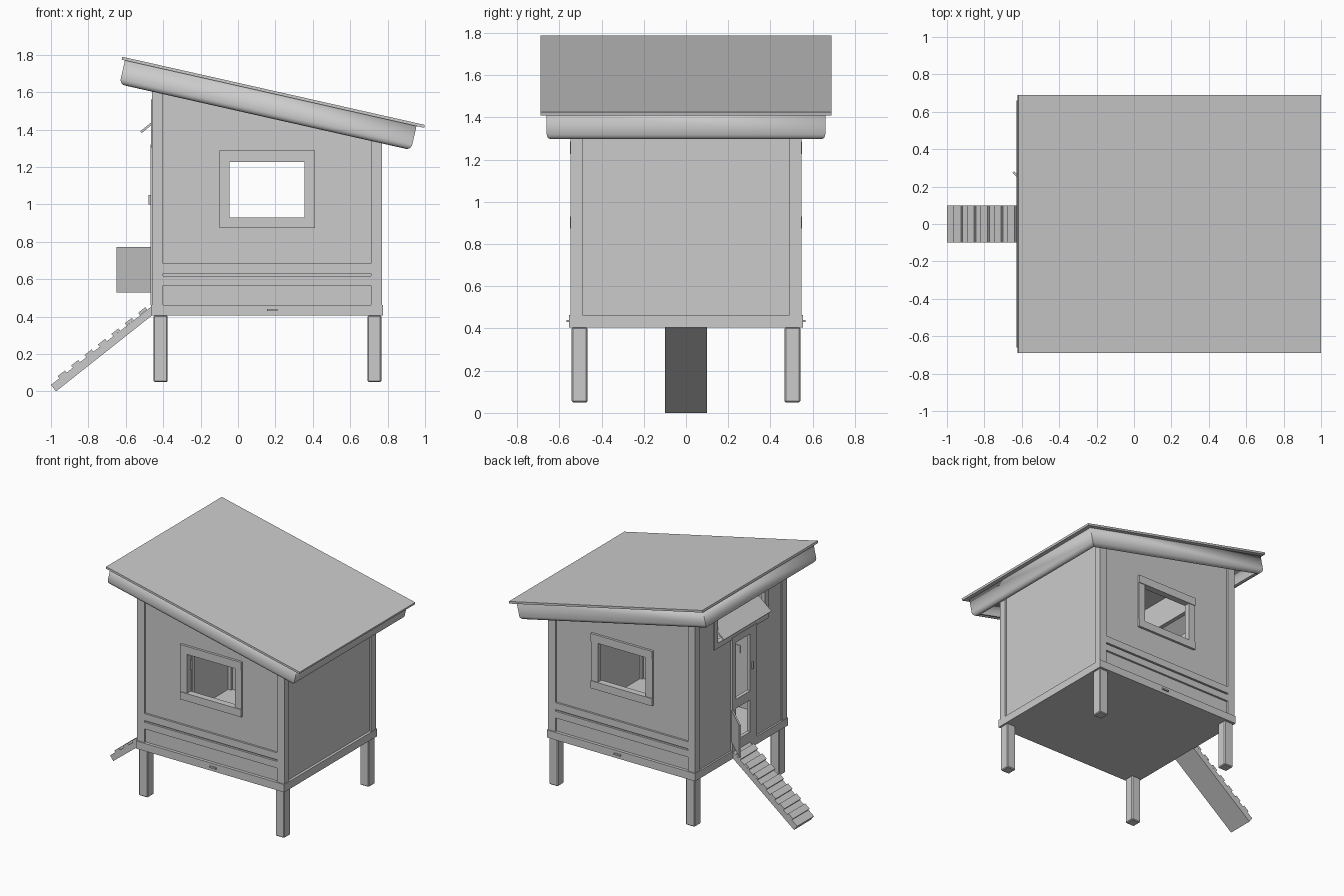
import bpy, bmesh, math
from mathutils import Matrix, Vector

if "Cube" in bpy.data.objects:
    bpy.data.objects.remove(bpy.data.objects["Cube"])

SLOPE = 0.365 / 1.62
TILT = math.atan(SLOPE)
ROOF_C = Vector((0.19, 0, 1.607))


def top(x):
    """Height of the roof underside above x."""
    return 1.79 - SLOPE * (x + 0.62) - 0.02


def make(name, bm):
    bmesh.ops.recalc_face_normals(bm, faces=bm.faces)
    me = bpy.data.meshes.new(name)
    bm.to_mesh(me)
    bm.free()
    ob = bpy.data.objects.new(name, me)
    bpy.context.collection.objects.link(ob)
    return ob


def box(name, x, y, z):
    bm = bmesh.new()
    size = [b - a for a, b in (x, y, z)]
    mid = [(a + b) / 2 for a, b in (x, y, z)]
    bmesh.ops.create_cube(bm, size=1, matrix=Matrix.Translation(mid) @ Matrix.Diagonal((*size, 1)))
    return make(name, bm)


def prism(name, pts, y0, y1):
    """Extrude an x-z outline along y."""
    bm = bmesh.new()
    f = bm.faces.new([bm.verts.new((x, y0, z)) for x, z in pts])
    r = bmesh.ops.extrude_face_region(bm, geom=[f])
    bmesh.ops.translate(bm, vec=(0, y1 - y0, 0),
                        verts=[v for v in r['geom'] if isinstance(v, bmesh.types.BMVert)])
    return make(name, bm)


def upright(name, x0, x1, y0, y1, z0=0.46):
    """Board or wall rising to the sloping roof."""
    return prism(name, [(x0, z0), (x1, z0), (x1, top(x1)), (x0, top(x0))], y0, y1)


def cut(ob, x, y, z):
    cutter = box("cutter", x, y, z)
    cutter.hide_render = True
    m = ob.modifiers.new("opening", 'BOOLEAN')
    m.operation = 'DIFFERENCE'
    m.solver = 'EXACT'
    m.object = cutter
    bpy.context.view_layer.objects.active = ob
    bpy.ops.object.modifier_apply(modifier=m.name)
    bpy.data.objects.remove(cutter)


def soften(ob, w=0.005):
    m = ob.modifiers.new("bevel", 'BEVEL')
    m.width = w
    m.segments = 1


def yr(s, a, b):
    """y range mirrored by side sign s."""
    return tuple(sorted((s * a, s * b)))


# Floor base
box("floor_base", (-0.465, 0.775), (-0.555, 0.555), (0.405, 0.463))

# Front and back: legs, posts, walls, window frames, trims
for s, side in ((-1, "front"), (1, "back")):
    for x0, x1, end in ((-0.452, -0.376, "left"), (0.692, 0.766, "right")):
        soften(box(f"{side}_{end}_leg", (x0, x1), yr(s, 0.467, 0.542), (0.05, 0.406)), 0.006)
    upright(f"{side}_left_post", -0.46, -0.40, *yr(s, 0.49, 0.547))
    upright(f"{side}_right_post", 0.71, 0.77, *yr(s, 0.49, 0.547))
    wall = upright(f"{side}_wall", -0.44, 0.75, *yr(s, 0.505, 0.532))
    cut(wall, (-0.045, 0.355), yr(s, 0.4, 0.6), (0.93, 1.227))
    y = yr(s, 0.50, 0.55)
    box(f"{side}_window_head", (-0.10, 0.412), y, (1.227, 1.287))
    box(f"{side}_window_sill", (-0.10, 0.412), y, (0.873, 0.93))
    box(f"{side}_window_left_jamb", (-0.10, -0.045), yr(s, 0.505, 0.545), (0.93, 1.227))
    box(f"{side}_window_right_jamb", (0.355, 0.412), yr(s, 0.505, 0.545), (0.93, 1.227))
    box(f"{side}_upper_trim", (-0.40, 0.71), yr(s, 0.53, 0.547), (0.63, 0.683))
    box(f"{side}_lower_trim", (-0.40, 0.71), yr(s, 0.53, 0.547), (0.567, 0.618))
    box(f"{side}_tray_pull", (0.155, 0.21), yr(s, 0.55, 0.566), (0.43, 0.441))

# End walls
upright("right_wall", 0.728, 0.755, -0.5, 0.5)
left = upright("left_wall", -0.452, -0.425, -0.5, 0.5)
cut(left, (-0.6, -0.3), (-0.12, 0.09), (0.50, 1.29))
cut(left, (-0.6, -0.3), (-0.29, 0.28), (1.345, 1.52))

# Door: stiles, rails, handle, open hatch
for name, y, z in (("door_left_stile", (0.072, 0.112), (0.463, 1.32)),
                   ("door_right_stile", (-0.14, -0.10), (0.463, 1.32)),
                   ("door_jamb", (-0.18, -0.142), (0.463, 1.32)),
                   ("door_top_rail", (-0.10, 0.072), (1.27, 1.32)),
                   ("door_mid_rail", (-0.10, 0.072), (0.77, 0.84)),
                   ("door_bottom_rail", (-0.10, 0.072), (0.463, 0.53))):
    box(name, (-0.467, -0.44), y, z)
box("door_handle", (-0.479, -0.465), (-0.13, -0.115), (1.0, 1.05))
hatch = box("hatch_panel", (-0.25, 0), (-0.006, 0.006), (0.53, 0.772))
hatch.location = (-0.463, 0.107, 0)
hatch.rotation_euler.z = -math.radians(43)

# Vent frame and tilted flap above the door
for name, y, z in (("vent_sill", (-0.32, 0.32), (1.305, 1.345)),
                   ("vent_head", (-0.32, 0.32), (1.52, 1.56)),
                   ("vent_left_jamb", (0.28, 0.32), (1.345, 1.52)),
                   ("vent_right_jamb", (-0.32, -0.28), (1.345, 1.52))):
    box(name, (-0.464, -0.43), y, z)
prism("vent_flap", [(-0.523, 1.39), (-0.515, 1.381), (-0.402, 1.473), (-0.41, 1.482)], -0.275, 0.29)

# Ramp with cleats
prism("ramp", [(-1.0, 0.035), (-0.973, 0), (-0.455, 0.41), (-0.455, 0.46)], -0.1, 0.1)
for i in range(7):
    x = -0.94 + 0.0717 * i
    c = box(f"ramp_cleat_{i + 1}", (-0.024, 0.024), (-0.1, 0.1), (-0.008, 0.008))
    c.location = (x, 0, 0.035 + 0.787 * (x + 1) + 0.008)
    c.rotation_euler.y = -math.atan(0.787)

# Roof slab
slab = box("roof_slab", (-0.829, 0.829), (-0.69, 0.69), (-0.016, 0))
# Rounded open fascia skirt under the slab
bm = bmesh.new()
bmesh.ops.create_cube(bm, size=1, matrix=Matrix.Translation((-0.012, 0, -0.081)) @ Matrix.Diagonal((1.598, 1.32, 0.132, 1)))
low = [e for e in bm.edges if all(v.co.z < -0.1 for v in e.verts)]
bmesh.ops.bevel(bm, geom=low, offset=0.03, segments=5, profile=0.5, affect='EDGES')
bm.normal_update()
bmesh.ops.delete(bm, geom=[f for f in bm.faces if abs(f.normal.z) > 0.999], context='FACES')
skirt = make("roof_fascia", bm)
# keep the skirt facing outwards
fx = max(skirt.data.polygons, key=lambda p: p.center.x)
if fx.normal.x < 0:
    skirt.data.flip_normals()
m = skirt.modifiers.new("thickness", 'SOLIDIFY')
m.thickness = 0.015
m.offset = -1
for ob in (slab, skirt):
    ob.location = ROOF_C
    ob.rotation_euler.y = TILT
bpy.ops.object.select_all(action='DESELECT')
skirt.select_set(True)
bpy.context.view_layer.objects.active = skirt
bpy.ops.object.shade_smooth_by_angle(angle=math.radians(35))
